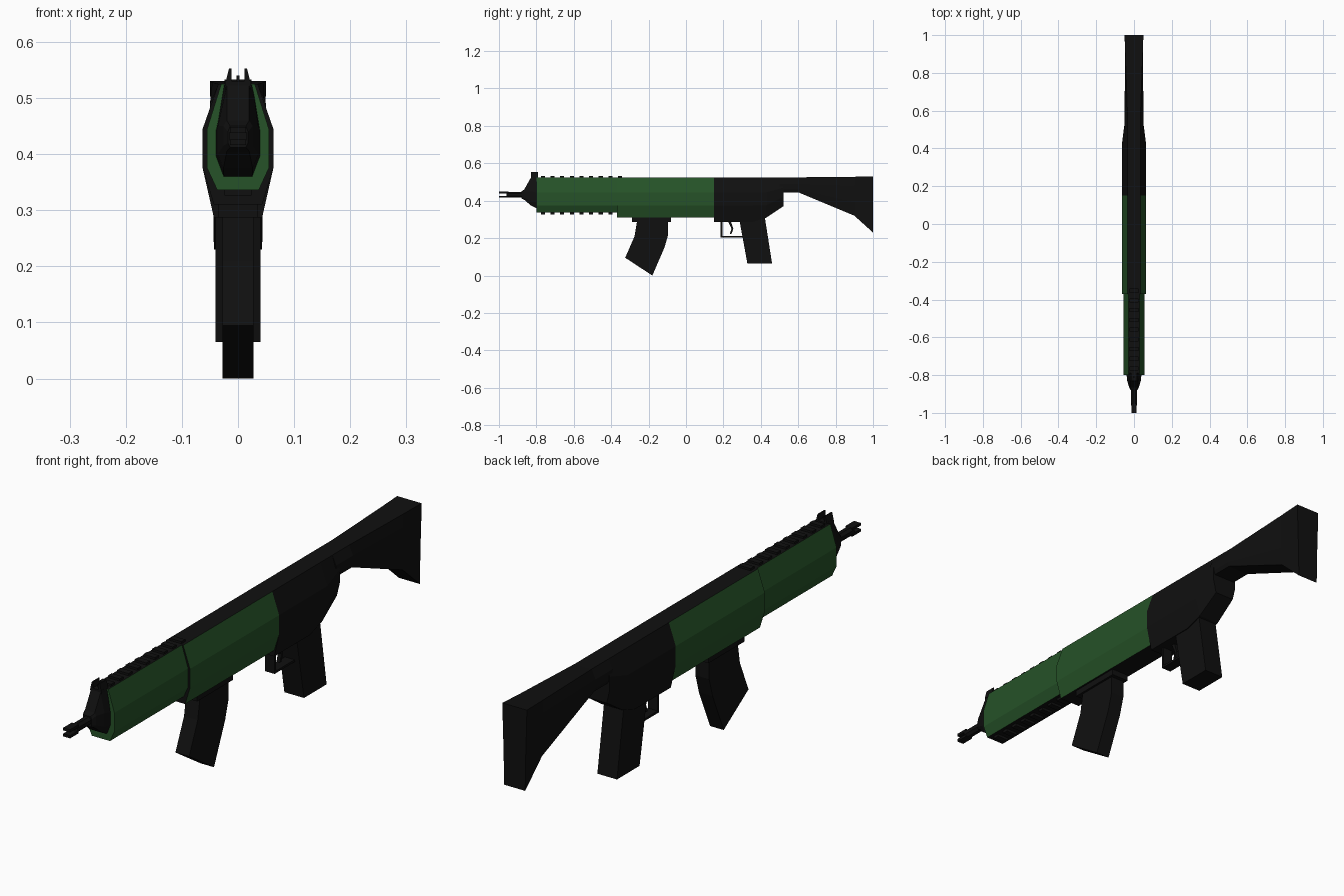
import bpy
import bmesh
import math

cube = bpy.data.objects.get("Cube")
if cube:
    bpy.data.objects.remove(cube, do_unlink=True)


def make_material(name, colour):
    mat = bpy.data.materials.new(name)
    mat.use_nodes = True
    mat.diffuse_color = (*colour, 1)
    bsdf = next(n for n in mat.node_tree.nodes if n.type == 'BSDF_PRINCIPLED')
    bsdf.inputs["Base Color"].default_value = (*colour, 1)
    return mat


BLACK = make_material("matte black", (.005, .005, .005))
GREEN = make_material("forest green", (.019, .085, .021))


def solid(name, rings, rule=None):
    """Bridge equal-sized rings of points into a closed solid, painted by a rule."""
    bm = bmesh.new()
    loops = [[bm.verts.new(point) for point in ring] for ring in rings]
    count = len(loops[0])
    for a, b in zip(loops, loops[1:]):
        for i in range(count):
            j = (i + 1) % count
            bm.faces.new((a[i], a[j], b[j], b[i]))
    bm.faces.new(loops[0])
    bm.faces.new(loops[-1])
    bmesh.ops.recalc_face_normals(bm, faces=bm.faces)
    bm.normal_update()
    if rule:
        for face in bm.faces:
            face.material_index = int(rule(face.normal, face.calc_center_median()))
    mesh = bpy.data.meshes.new(name)
    bm.to_mesh(mesh)
    bm.free()
    mesh.materials.append(BLACK)
    mesh.materials.append(GREEN)
    obj = bpy.data.objects.new(name, mesh)
    bpy.context.collection.objects.link(obj)
    return obj


def loft(name, stations, rule=None):
    """Stations are (y, right half of section as (half width, z) from the top)."""
    rings = []
    for y, half in stations:
        ring = [(x, y, z) for x, z in half]
        ring += [(-x, y, z) for x, z in reversed(half)]
        rings.append(ring)
    return solid(name, rings, rule)


def prism(name, profile, half_width):
    """Extrude a (y, z) side profile across the width."""
    return solid(name, [[(x, y, z) for y, z in profile] for x in (-half_width, half_width)])


def box(name, y0, y1, z0, z1, half_width):
    return prism(name, [(y0, z0), (y1, z0), (y1, z1), (y0, z1)], half_width)


# Receiver: green side faces ahead of the rear housing, black elsewhere
body = [(.035, .525), (.063, .445), (.063, .375), (.043, .31)]
body_deep = body[:3] + [(.043, .287)]
body_tail = [(.035, .525), (.052, .47), (.052, .42), (.04, .37)]
loft("receiver", [(-.37, body), (.15, body)], lambda n, c: abs(n.x) > .3)
loft("rear_housing", [(.15, body_deep), (.36, body_deep), (.43, body), (.52, body_tail)])

# Handguard: green sides and front rim, black top and underside
guard = [(.03, .525), (.055, .445), (.055, .375), (.037, .336)]
loft("handguard", [(-.8, guard), (-.37, guard)], lambda n, c: abs(n.z) < .9)

# Nose tapering from the handguard to the barrel
loft("nose", [
    (-.79, [(.026, .524), (.04, .44), (.04, .395), (.025, .355)]),
    (-.83, [(.02, .522), (.036, .45), (.036, .40), (.026, .375)]),
    (-.865, [(.02, .46), (.026, .45), (.026, .415), (.02, .405)]),
    (-.88, [(.014, .45), (.018, .44), (.018, .42), (.014, .412)]),
])

# Barrel with a slotted muzzle
SIDES, RADIUS, AXIS = 8, .017, .432


def barrel_ring(y):
    angles = [math.tau * (i + .5) / SIDES for i in range(SIDES)]
    return [(RADIUS * math.cos(a), y, AXIS + RADIUS * math.sin(a)) for a in angles]


solid("barrel", [barrel_ring(-.96), barrel_ring(-.85)])
for side, label in ((1, "upper"), (-1, "lower")):
    box(label + "_muzzle_prong", -1, -.95, AXIS + side * .006, AXIS + side * .016, .014)

# Front sight: two tapered ears and a centre post
box("sight_base", -.83, -.79, .515, .53, .022)
for side, label in ((1, "left"), (-1, "right")):
    ear = [(.012, .52), (.024, .52), (.016, .553), (.012, .553)]
    solid(label + "_sight_ear", [[(side * x, y, z) for x, z in ear] for y in (-.83, -.79)])
box("sight_post", -.815, -.805, .52, .54, .003)

# Rail teeth along the top and the underside
PITCH = .0515
for i in range(9):
    y = -.765 + i * PITCH
    box("top_rail_tooth", y - .011, y + .011, .52, .533, .024)
    if i < 8:
        box("lower_rail_tooth", y - .011, y + .011, .326, .34, .024)

# Magazine well and curved magazine
box("magazine_well", -.29, -.08, .287, .315, .036)
prism("magazine", [(-.26, .3), (-.275, .21), (-.325, .095), (-.18, 0),
                   (-.115, .15), (-.095, .22), (-.095, .3)], .028)

# Pistol grip
prism("pistol_grip", [(.285, .3), (.328, .065), (.46, .065), (.42, .32)], .04)

# Trigger guard and trigger
box("trigger_guard_front", .185, .194, .203, .29, .02)
box("trigger_guard_bottom", .185, .31, .203, .211, .02)
prism("trigger", [(.225, .29), (.24, .29), (.253, .25), (.243, .222),
                  (.234, .222), (.243, .25)], .007)

# Shoulder stock widening toward the butt
neck = [(.035, .525), (.05, .49), (.05, .46), (.045, .445)]
loft("stock", [
    (.5, neck),
    (.6, neck),
    (.9, [(.046, .528), (.047, .48), (.045, .39), (.042, .32)]),
    (1, [(.05, .53), (.049, .48), (.045, .35), (.043, .23)]),
])
